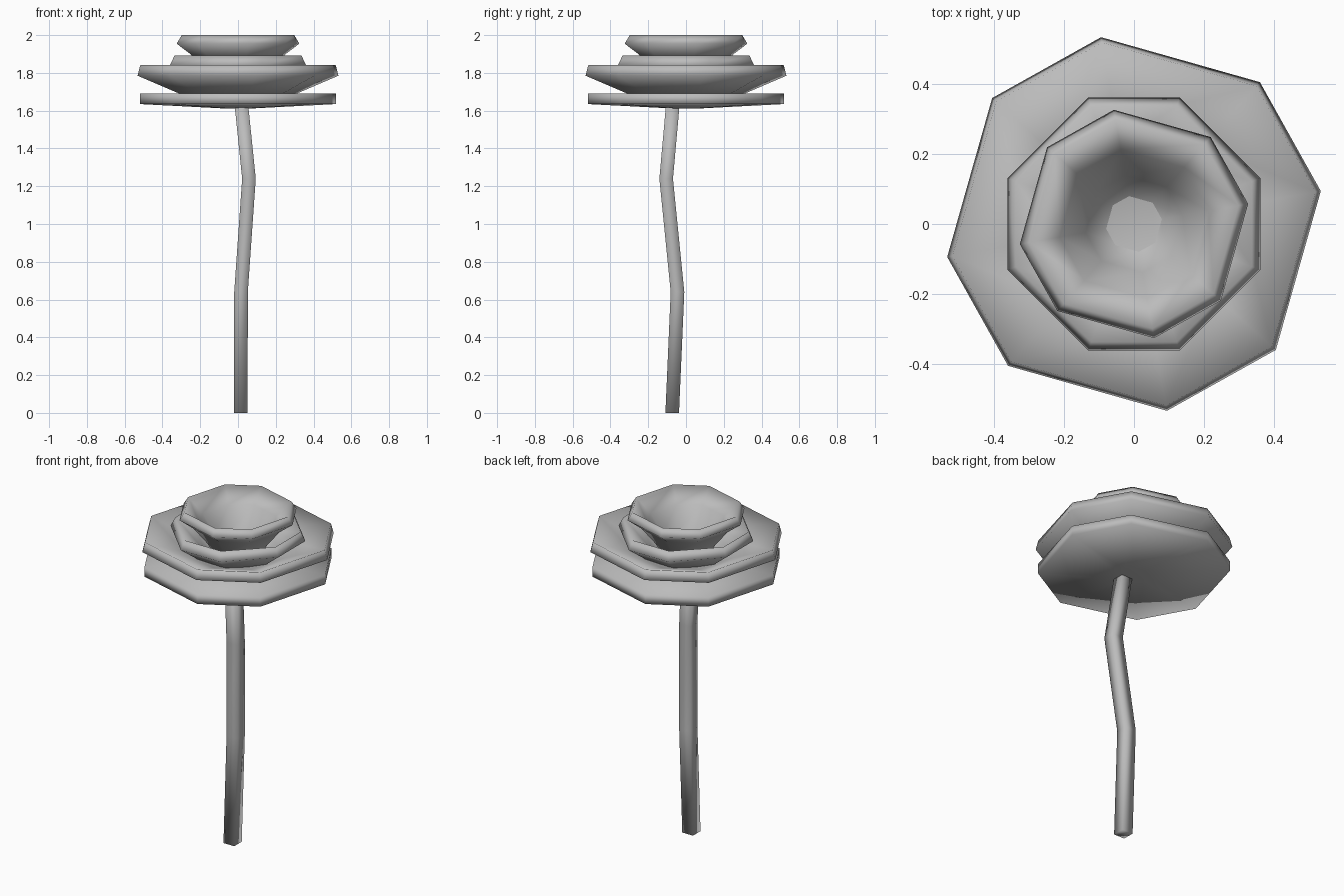
import bpy, bmesh, math
from mathutils import Vector

if "Cube" in bpy.data.objects:
    bpy.data.objects.remove(bpy.data.objects["Cube"])

grey = bpy.data.materials.new("plain_grey")
grey.diffuse_color = (0.5, 0.5, 0.5, 1)
grey.use_nodes = True
grey.node_tree.nodes["Principled BSDF"].inputs["Base Color"].default_value = grey.diffuse_color


def finish(name, bm):
    bmesh.ops.recalc_face_normals(bm, faces=bm.faces[:])
    mesh = bpy.data.meshes.new(name)
    bm.to_mesh(mesh)
    bm.free()
    mesh.materials.append(grey)
    mesh.shade_smooth()
    obj = bpy.data.objects.new(name, mesh)
    bpy.context.collection.objects.link(obj)


def loft(name, rings):
    # skin a closed solid through matching rings of points
    bm = bmesh.new()
    loops = [[bm.verts.new(p) for p in ring] for ring in rings]
    n = len(loops[0])
    for a, b in zip(loops, loops[1:]):
        for i in range(n):
            j = (i + 1) % n
            bm.faces.new((a[i], a[j], b[j], b[i]))
    bm.faces.new(loops[0])
    bm.faces.new(loops[-1])
    finish(name, bm)


def petal_cup(name, first, second, profile):
    # eight uneven sides: two corner angles repeated every quarter turn
    angles = [math.radians(a + 90 * k) for k in range(4) for a in (first, second)]
    loft(name, [[(r * math.cos(a), r * math.sin(a), z) for a in angles]
                for r, z in profile])


# Petal layers: profile runs up the underside, over the rim and down inside
petal_cup("base_petals", 10, 48.4,
          [(0.08, 1.612), (0.528, 1.635), (0.528, 1.692), (0.08, 1.665)])
petal_cup("wide_petals", 10, 48.4,
          [(0.08, 1.64), (0.315, 1.69), (0.54, 1.785), (0.525, 1.842), (0.30, 1.755), (0.08, 1.70)])
petal_cup("middle_petals", 19.9, 70.1,
          [(0.08, 1.64), (0.25, 1.74), (0.383, 1.84), (0.357, 1.893), (0.22, 1.79), (0.08, 1.68)])
petal_cup("inner_petals", 10, 48.6,
          [(0.08, 1.645), (0.175, 1.80), (0.25, 1.895), (0.33, 1.955), (0.302, 2.0),
           (0.215, 1.92), (0.14, 1.81), (0.075, 1.69)])

# Bent square stem
h = 0.036
path = [(0.015, -0.073, 0), (0.016, -0.045, 0.64), (0.058, -0.105, 1.24), (0.018, -0.07, 1.63)]
corners = [(-h, -h), (h, -h), (h, h), (-h, h)]
loft("stem", [[Vector(p) + Vector((x, y, 0)) for x, y in corners] for p in path])
